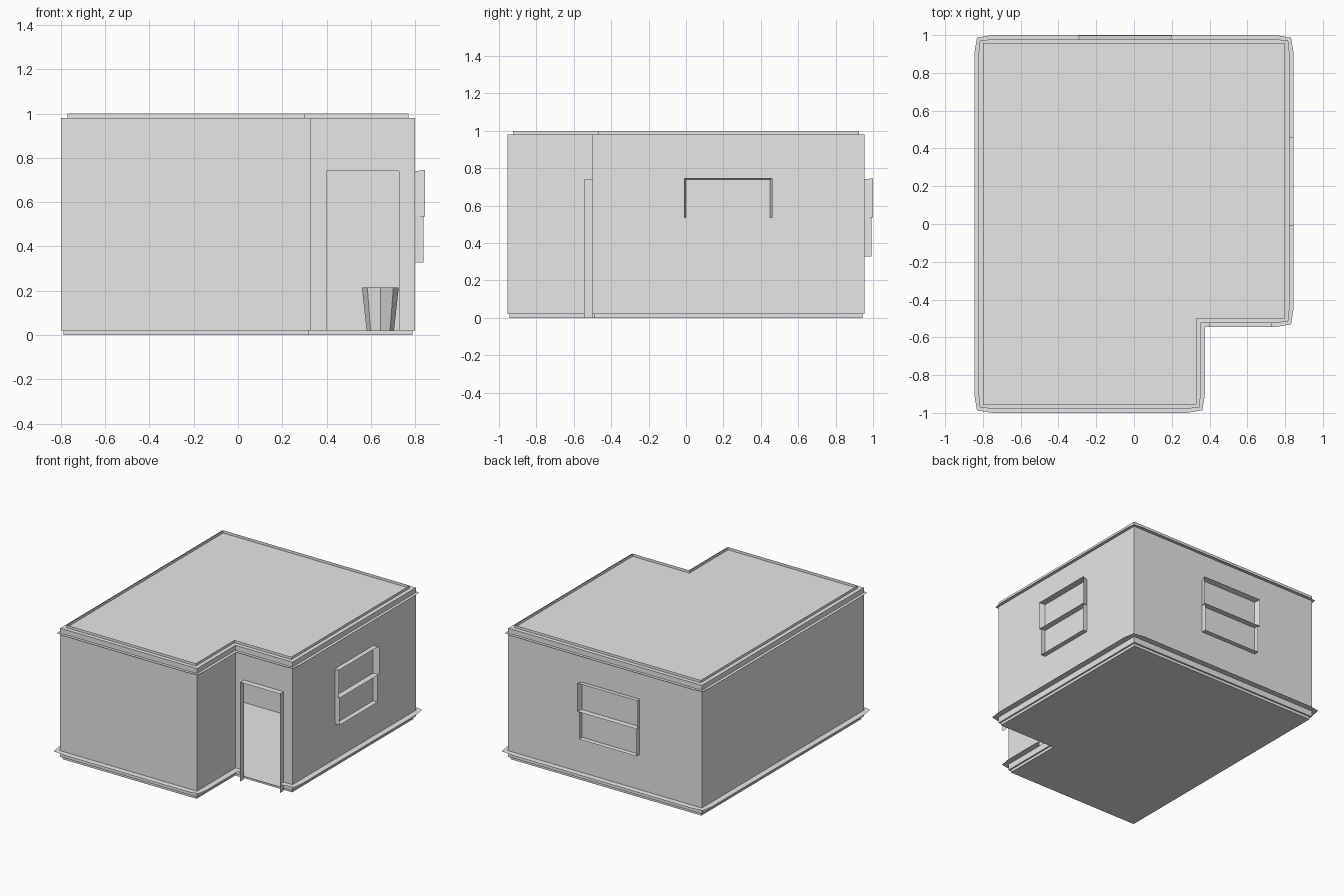
import bpy, bmesh, math
from mathutils import Vector

if "Cube" in bpy.data.objects:
    bpy.data.objects.remove(bpy.data.objects["Cube"])

# One plain colour for the whole building
grey = bpy.data.materials.new("plain_grey")
grey.diffuse_color = (0.8, 0.8, 0.8, 1)
grey.use_nodes = True
grey.node_tree.nodes["Principled BSDF"].inputs["Base Color"].default_value = grey.diffuse_color

# L-shaped footprint, counter-clockwise, with outward direction per corner
CORNERS = [(-.8, -.955), (.33, -.955), (.33, -.5), (.8, -.5), (.8, .955), (-.8, .955)]
OUT = [(-1, -1), (1, -1), (1, -1), (1, -1), (1, 1), (-1, 1)]
DOOR_L, DOOR_R, DOOR_TOP = .40, .727, .74


def footprint(d, z):
    return [Vector((x + ox * d, y + oy * d, z)) for (x, y), (ox, oy) in zip(CORNERS, OUT)]


def make(name, faces):
    bm = bmesh.new()
    for f in faces:
        bm.faces.new([bm.verts.new(p) for p in f])
    bmesh.ops.remove_doubles(bm, verts=bm.verts, dist=.0005)
    me = bpy.data.meshes.new(name)
    bm.to_mesh(me)
    bm.free()
    me.materials.append(grey)
    ob = bpy.data.objects.new(name, me)
    bpy.context.collection.objects.link(ob)
    return ob


def band(d, z0, z1, skip=()):
    lo, hi = footprint(d, z0), footprint(d, z1)
    n = len(lo)
    return [(lo[i], lo[(i + 1) % n], hi[(i + 1) % n], hi[i]) for i in range(n) if i not in skip]


def ledge(a, b, d, ends=(True, True)):
    # Flat strip along one wall, narrowing a little at its corners
    t = (b - a).normalized()
    n = Vector((t.y, -t.x, 0))
    a2 = a + n * d - t * d * .7 if ends[0] else a + n * d
    b2 = b + n * d + t * d * .7 if ends[1] else b + n * d
    if ends[0]:
        a2 -= n * d * .3
    if ends[1]:
        b2 -= n * d * .3
    return [a, a2, a + n * d + t * .05 * ends[0], b + n * d - t * .05 * ends[1], b2, b]


# Walls, with an open doorway in the recessed front wall
walls = band(0, .02, .98, skip=(2,))
y = -.5
for x0, x1, z0, z1 in [(.33, DOOR_L, .02, .98), (DOOR_R, .8, .02, .98), (DOOR_L, DOOR_R, DOOR_TOP, .98)]:
    walls.append([(x0, y, z0), (x1, y, z0), (x1, y, z1), (x0, y, z1)])
make("walls", walls)

# Roof with a low rim set in from the edge
make("roof", [footprint(0, .98)])
make("roof_rim", band(-.03, .98, 1.0))

# Floor slab on a slightly recessed base
make("floor", [footprint(0, .02)])
make("base", band(-.012, 0, .02) + [footprint(-.012, 0)[::-1]])


# Thin ledges around the foot and the top of the walls
def ring(z, d, door_gap):
    p = footprint(0, z)
    faces = []
    for i in range(6):
        a, b = p[i], p[(i + 1) % 6]
        inner_a, inner_b = i != 2, i != 1
        if i == 2 and door_gap:
            faces.append(ledge(a, Vector((DOOR_L, y, z)), d, (False, False)))
            faces.append(ledge(Vector((DOOR_R, y, z)), b, d, (False, True)))
        else:
            faces.append(ledge(a, b, d, (inner_a, inner_b)))
    return faces


make("foot_ledge", ring(.065, .045, True))
make("top_ledge", ring(.943, .023, False))


# Sheet frames standing out from the wall
def frame(origin, across, out, u0, u1, z0, z1, depth, flare=.0, bottom=True):
    o, s, n = Vector(origin), Vector(across), Vector(out)
    back = [o + s * u + Vector((0, 0, z)) for u, z in [(u0, z0), (u0, z1), (u1, z1), (u1, z0)]]
    front = [o + s * u + n * depth + Vector((0, 0, z)) for u, z in
             [(u0 - flare, z0), (u0 - flare, z1 + flare / 2), (u1 + flare, z1 + flare / 2), (u1 + flare, z0)]]
    return [(back[i], back[(i + 1) % 4], front[(i + 1) % 4], front[i]) for i in range(4 if bottom else 3)]


make("door_frame", frame((0, y, 0), (1, 0, 0), (0, -1, 0), DOOR_L, DOOR_R, 0, DOOR_TOP, .045, 0, False))
for name, origin, across, out, u0, u1 in [
        ("right_window", (.8, 0, 0), (0, 1, 0), (1, 0, 0), 0, .45),
        ("back_window", (0, .955, 0), (1, 0, 0), (0, 1, 0), -.285, .19)]:
    make(name + "_upper_frame", frame(origin, across, out, u0, u1, .535, .74, .044, .012))
    make(name + "_lower_frame", frame(origin, across, out, u0, u1, .328, .535, .037))

# Inside: dividing wall and a tapered bin
make("inner_wall", [[(-.8, .47, .02), (.8, .47, .02), (.8, .47, .98), (-.8, .47, .98)]])


def circle(r, z):
    return [Vector((.643 + r * math.cos(k * math.tau / 8), .25 + r * math.sin(k * math.tau / 8), z)) for k in range(8)]


lo, hi = circle(.062, .02), circle(.083, .215)
make("bin", [(lo[k], lo[(k + 1) % 8], hi[(k + 1) % 8], hi[k]) for k in range(8)] + [lo[::-1]])
